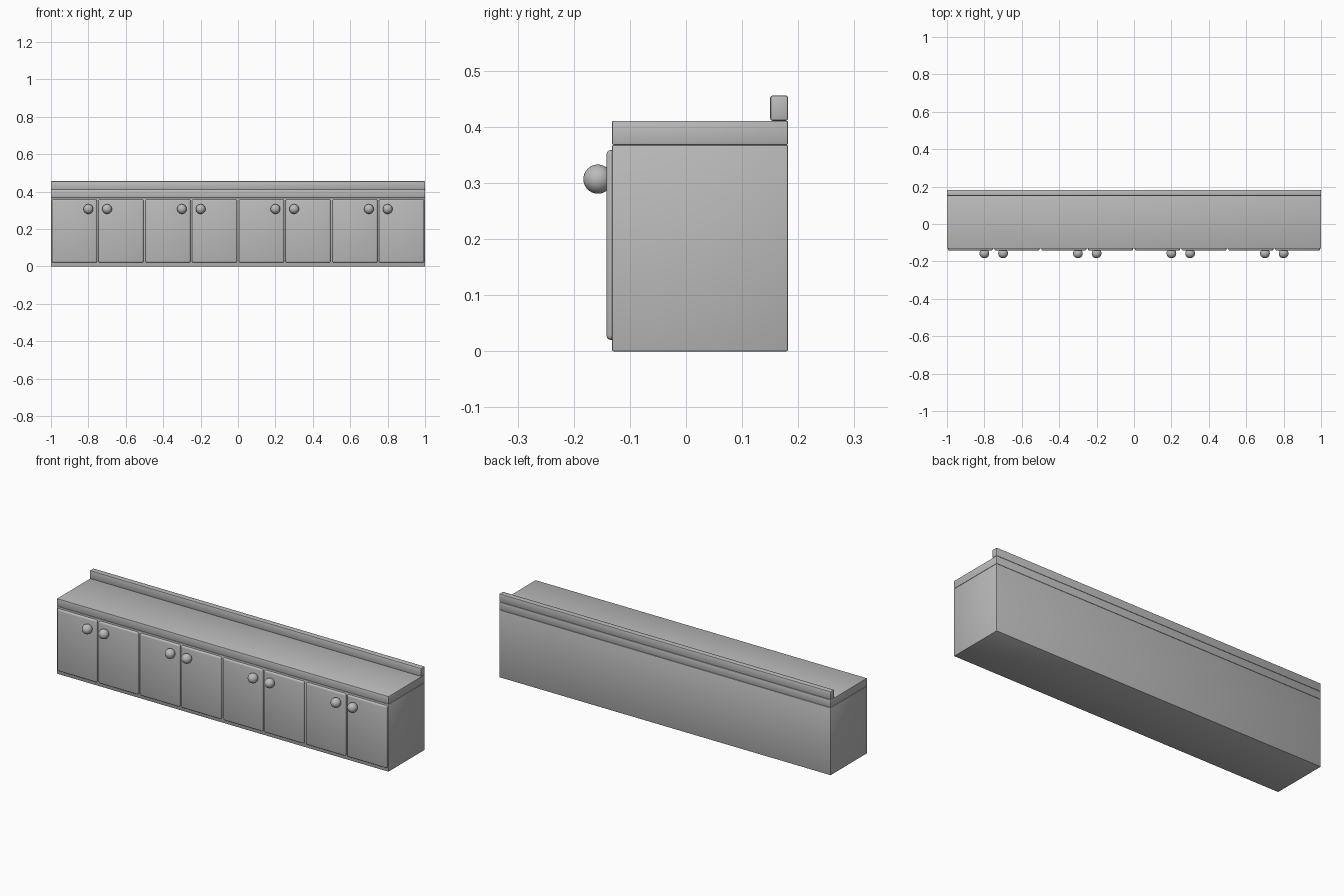
import bpy

default = bpy.data.objects.get("Cube")
if default:
    bpy.data.objects.remove(default, do_unlink=True)

# One plain grey for the whole unit
grey = bpy.data.materials.new("plain_grey")
grey.use_nodes = True
colour = (0.5, 0.5, 0.5, 1)
grey.diffuse_color = colour
grey.node_tree.nodes["Principled BSDF"].inputs["Base Color"].default_value = colour


def finish(obj, name):
    obj.name = name
    obj.data.materials.append(grey)
    bpy.ops.object.shade_smooth_by_angle()
    return obj


def box(name, low, high, bevel, segments=2):
    """Rounded box between two corners."""
    centre = [(a + b) / 2 for a, b in zip(low, high)]
    bpy.ops.mesh.primitive_cube_add(size=1, location=centre)
    obj = bpy.context.object
    obj.scale = [b - a for a, b in zip(low, high)]
    bpy.ops.object.transform_apply(location=False, rotation=False, scale=True)
    mod = obj.modifiers.new("rounded_edges", 'BEVEL')
    mod.width = bevel
    mod.segments = segments
    bpy.ops.object.modifier_apply(modifier=mod.name)
    return finish(obj, name)


FRONT, BACK = -0.132, 0.182
BODY_TOP, COUNTER_TOP = 0.368, 0.411

# Carcass, worktop and rear upstand
box("cabinet_body", (-1, FRONT, 0), (1, BACK, BODY_TOP), 0.003)
box("worktop", (-1, FRONT, BODY_TOP), (1, BACK, COUNTER_TOP), 0.003)
box("backsplash", (-1, 0.15, COUNTER_TOP), (1, BACK, 0.456), 0.004)

# Four cupboards, each with a mirrored pair of doors and knobs
for i in range(4):
    middle = -0.75 + 0.5 * i
    for side, label in ((-1, "right"), (1, "left")):
        edges = sorted((middle + side * 0.004, middle + side * 0.245))
        box(f"door_{i + 1}_{label}", (edges[0], -0.142, 0.02),
            (edges[1], FRONT + 0.01, 0.359), 0.009, 3)
        bpy.ops.mesh.primitive_uv_sphere_add(
            segments=32, ring_count=16, radius=0.026,
            location=(middle + side * 0.05, -0.157, 0.307))
        finish(bpy.context.object, f"knob_{i + 1}_{label}")
